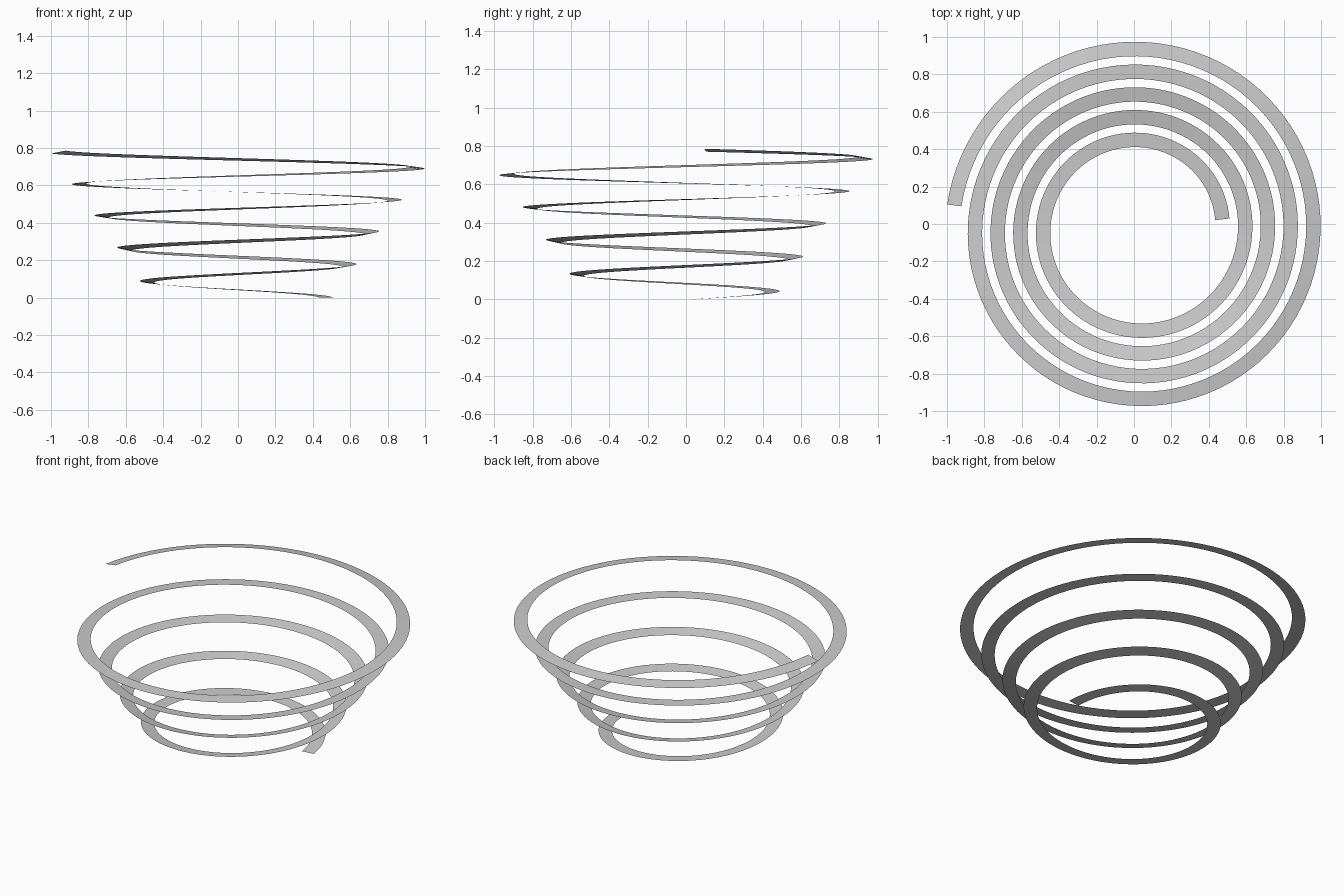
import bpy, bmesh
from math import sin, cos, pi, radians

if "Cube" in bpy.data.objects:
    bpy.data.objects.remove(bpy.data.objects["Cube"])

# Spiral parameters: outer radius grows and height rises steadily per turn
CX, CY = 0.024, -0.030
START, END = radians(7.0), radians(4 * 360 + 172.5)
R0, R_TURN = 0.4875, 0.1215
Z_TURN = 0.1745
WIDTH = 0.077
STEPS = 430

bm = bmesh.new()
prev = None
for i in range(STEPS + 1):
    a = START + (END - START) * i / STEPS
    u = a / (2 * pi)
    r = R0 + R_TURN * u
    z = Z_TURN * (a - START) / (2 * pi)
    bank = 0.0085 * sin(pi * u / 3.3)  # slow roll of the ribbon along its length
    outer = bm.verts.new((CX + r * cos(a), CY + r * sin(a), z + bank))
    ri = r - WIDTH
    inner = bm.verts.new((CX + ri * cos(a), CY + ri * sin(a), z - bank))
    if prev:
        bm.faces.new((prev[1], prev[0], outer, inner))
    prev = (outer, inner)

# Thin spiral ribbon, smooth shaded
for f in bm.faces:
    f.smooth = True
mesh = bpy.data.meshes.new("spiral_ribbon")
bm.to_mesh(mesh)
bm.free()
ribbon = bpy.data.objects.new("spiral_ribbon", mesh)
bpy.context.collection.objects.link(ribbon)
